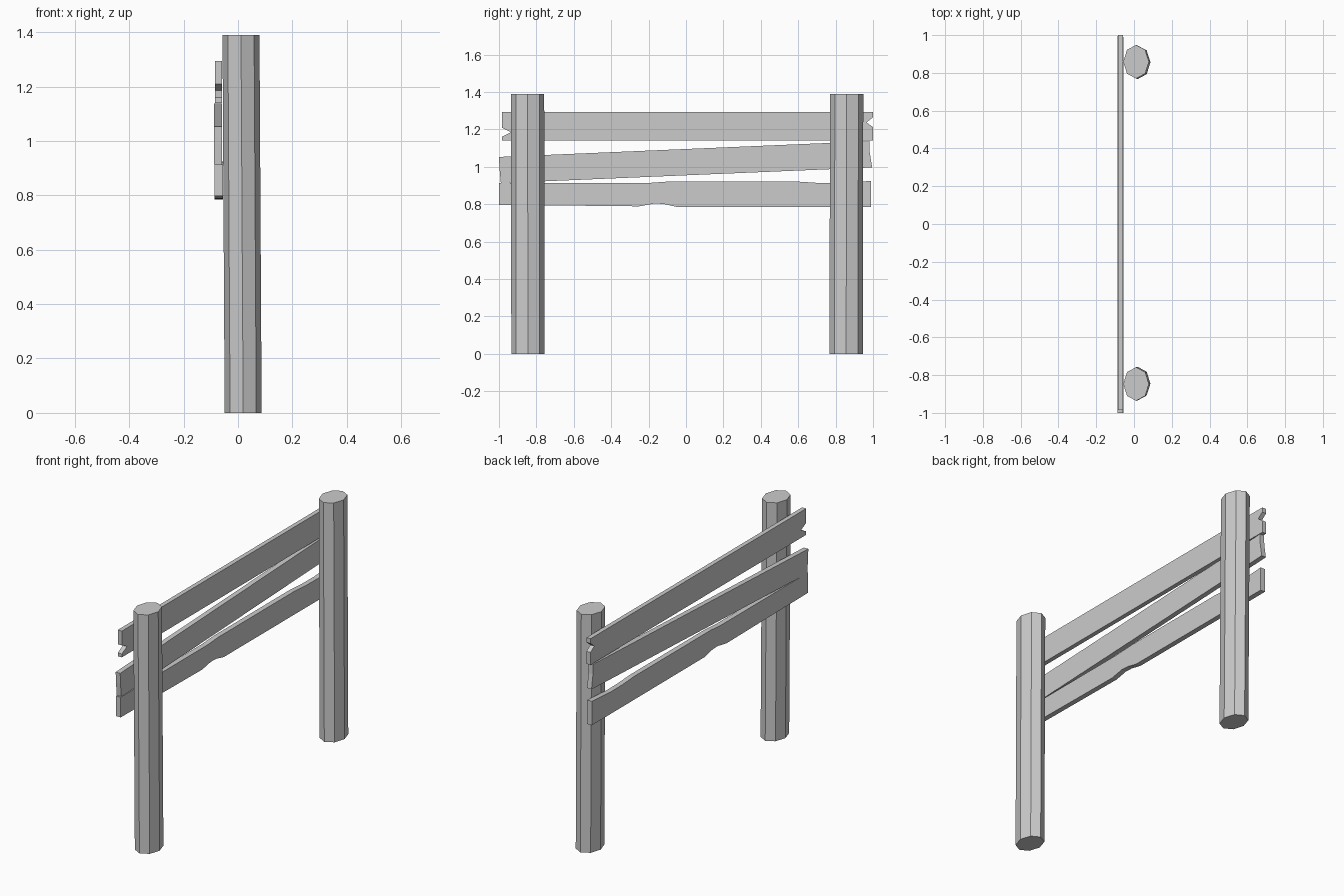
import bpy, bmesh, math

if "Cube" in bpy.data.objects:
    bpy.data.objects.remove(bpy.data.objects["Cube"])


def finish(name, bm):
    bmesh.ops.recalc_face_normals(bm, faces=bm.faces)
    mesh = bpy.data.meshes.new(name)
    bm.to_mesh(mesh)
    bm.free()
    obj = bpy.data.objects.new(name, mesh)
    bpy.context.collection.objects.link(obj)
    return obj


def prism(name, lower, upper):
    """Join two matching outlines with side faces and caps."""
    bm = bmesh.new()
    a = [bm.verts.new(p) for p in lower]
    b = [bm.verts.new(p) for p in upper]
    bm.faces.new(a)
    bm.faces.new(b)
    for i in range(len(a)):
        j = (i + 1) % len(a)
        bm.faces.new((a[i], a[j], b[j], b[i]))
    return finish(name, bm)


def post(name, y_bottom, y_top):
    """Eight-sided, slightly flattened post leaning a little toward the rails."""
    def ring(cx, cy, z):
        return [(cx + 0.068 * math.cos(i * math.pi / 4),
                 cy + 0.089 * math.sin(i * math.pi / 4), z) for i in range(8)]
    return prism(name, ring(0.019, y_bottom, 0), ring(0.011, y_top, 1.39))


def rail(name, x0, x1, outline):
    """Flat board: a (y, z) outline given thickness along x."""
    return prism(name, [(x0, y, z) for y, z in outline],
                 [(x1, y, z) for y, z in outline])


# Two posts
post("front_post", -0.845, -0.847)
post("back_post", 0.856, 0.859)

# Top rail with a split notch in each end
rail("top_rail", -0.085, -0.059, [
    (-0.985, 1.14), (1.0, 1.14), (1.0, 1.213), (0.965, 1.237), (1.0, 1.265),
    (1.0, 1.293), (-0.985, 1.293), (-0.985, 1.21), (-0.937, 1.185), (-0.985, 1.16)])

# Slipped middle rail with worn ends
rail("middle_rail", -0.088, -0.059, [
    (-0.99, 0.913), (0.995, 0.997), (0.982, 1.08), (0.98, 1.137),
    (-1.0, 1.053), (-0.997, 0.99)])

# Bottom rail with chipped long edges
rail("bottom_rail", -0.086, -0.056, [
    (-1.0, 0.797), (-0.25, 0.789), (-0.17, 0.804), (-0.12, 0.802), (-0.05, 0.786),
    (0.99, 0.785), (0.99, 0.925), (0.82, 0.913), (0.71, 0.914), (0.6, 0.921),
    (-0.1, 0.921), (-0.2, 0.914), (-1.0, 0.914)])
